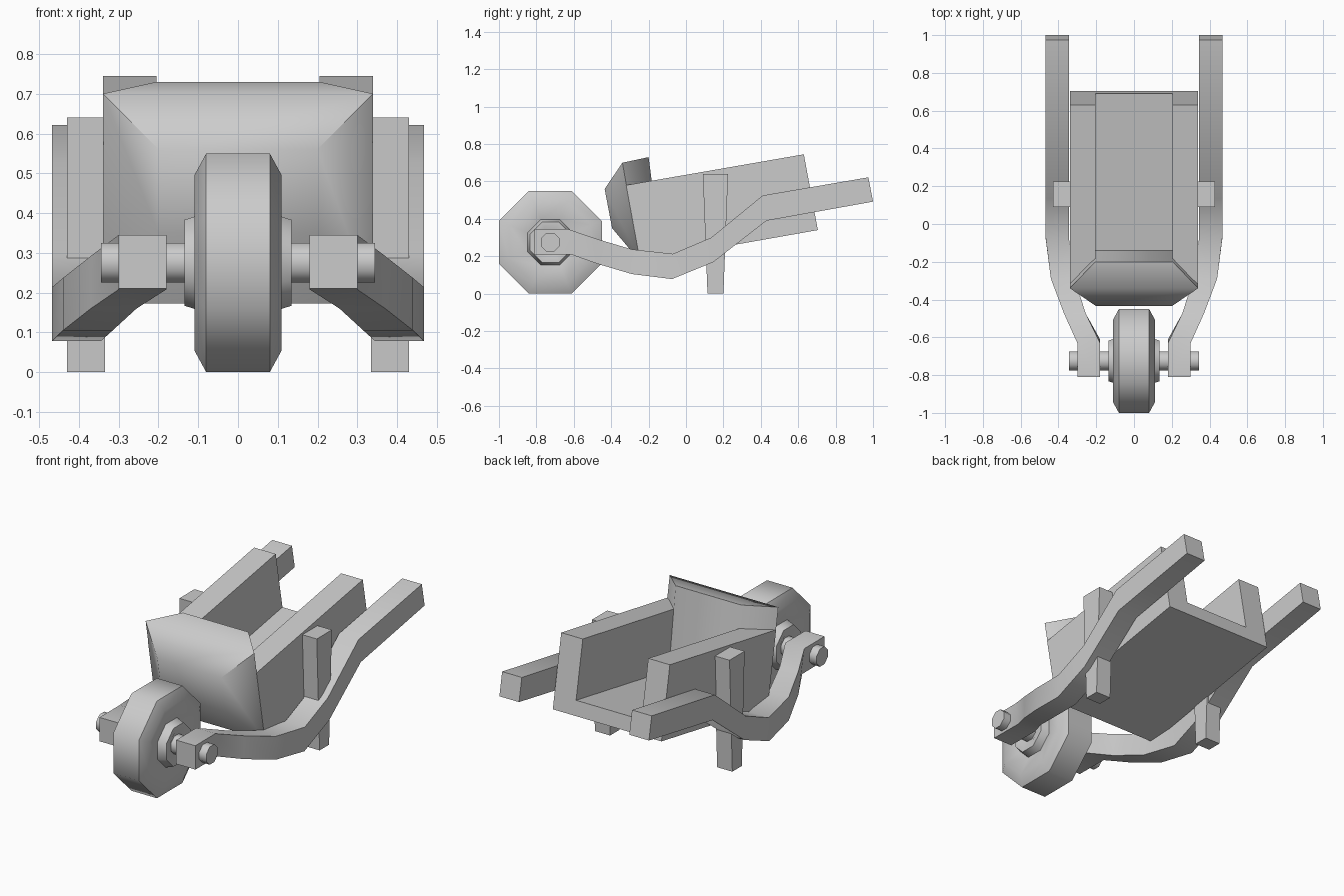
import bpy, math

if "Cube" in bpy.data.objects:
    bpy.data.objects.remove(bpy.data.objects["Cube"])

def make(name, verts, faces, smooth=None):
    me = bpy.data.meshes.new(name)
    me.from_pydata(verts, [], faces)
    ob = bpy.data.objects.new(name, me)
    bpy.context.collection.objects.link(ob)
    bpy.ops.object.select_all(action='DESELECT')
    ob.select_set(True)
    bpy.context.view_layer.objects.active = ob
    bpy.ops.object.mode_set(mode='EDIT')
    bpy.ops.mesh.select_all(action='SELECT')
    bpy.ops.mesh.normals_make_consistent(inside=False)
    bpy.ops.object.mode_set(mode='OBJECT')
    if smooth:
        bpy.ops.object.shade_smooth_by_angle(angle=math.radians(smooth))
    return ob

def loft(name, rings, smooth=None):
    """Skin a list of equal closed rings and cap both ends."""
    n = len(rings[0])
    verts = [v for r in rings for v in r]
    faces = [(i*n + j, i*n + (j+1) % n, (i+1)*n + (j+1) % n, (i+1)*n + j)
             for i in range(len(rings) - 1) for j in range(n)]
    faces += [tuple(range(n)), tuple(range(len(verts) - n, len(verts)))]
    return make(name, verts, faces, smooth)

def octagon(x, apothem):
    r = apothem / math.cos(math.pi / 8)
    return [(x, -0.725 + r*math.cos((k + .5)*math.pi/4),
             0.275 + r*math.sin((k + .5)*math.pi/4)) for k in range(8)]

# wheel with dished sides and hub, plus axle
half = [(.08, .275), (.11, .22), (.09, .122), (.135, .108), (.135, .08), (.12, .045)]
prof = [(-x, r) for x, r in reversed(half)] + half
loft("wheel", [octagon(x, r) for x, r in prof], 50)
loft("axle", [octagon(x, .05) for x in (-.345, .345)], 50)

# arms: (y top, z top, y bottom, z bottom, inner x, outer x)
stations = [(-.81, .345, -.81, .21, .18, .30),
            (-.63, .345, -.61, .208, .18, .30),
            (-.475, .292, -.475, .16, .255, .37),
            (-.29, .237, -.29, .105, .315, .44),
            (-.07, .213, -.075, .078, .345, .468),
            (.135, .30, .145, .168, .345, .468),
            (.41, .525, .43, .39, .345, .468),
            (.975, .622, 1.0, .492, .345, .468)]
for side, s in (("right", 1), ("left", -1)):
    loft(side + "_arm", [[(s*a, yt, zt), (s*b, yt, zt), (s*b, yb, zb), (s*a, yb, zb)]
                         for yt, zt, yb, zb, a, b in stations], 40)
    # leg, narrower at the foot
    loft(side + "_leg", [[(s*.335, y0, z), (s*.43, y0, z), (s*.43, y1, z), (s*.335, y1, z)]
                         for z, y0, y1 in ((0, .115, .2), (.64, .09, .225))])

# tray: U section swept from front to back along the tilt
u = [(-.34, 0), (.34, 0), (.34, 1), (.205, 1), (.205, .2), (-.205, .2), (-.205, 1), (-.34, 1)]
ends = [((-.245, .172), (-.32, .58)), ((.705, .34), (.63, .745))]
loft("tray", [[(x, b[0] + t*(p[0]-b[0]), b[1] + t*(p[1]-b[1])) for x, t in u]
              for b, p in ends])

# front board with bulging nose
rows = [(.205, -.13, .725 - .525, -.2, .73),      # back
        (.34, -.245, .172, -.34, .70),            # rim
        (.2, -.395, .35, -.435, .56)]             # nose
loft("front_board", [[(-w, yb, zb), (w, yb, zb), (w, yt, zt), (-w, yt, zt)]
                     for w, yb, zb, yt, zt in rows], 50)
